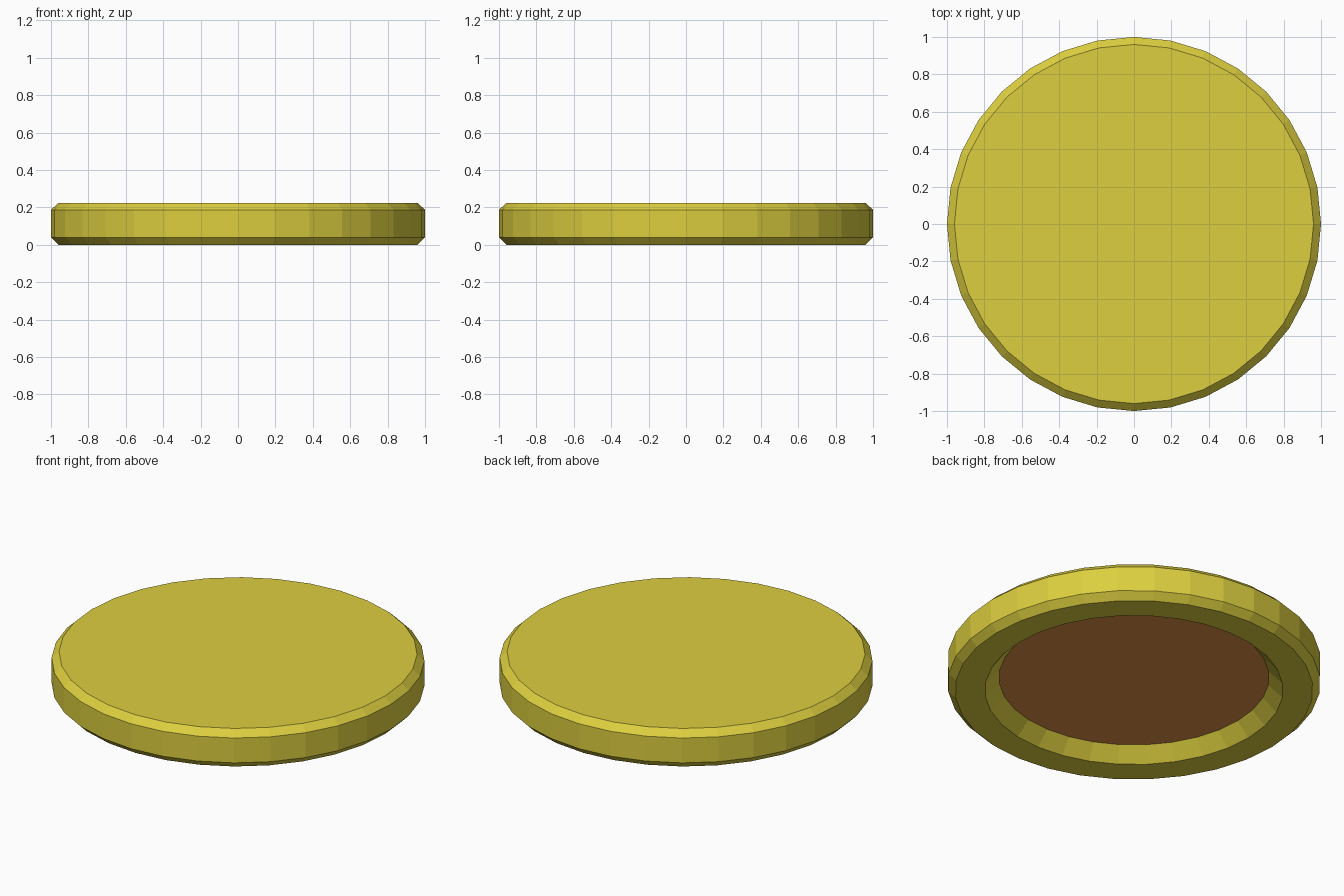
import bpy, bmesh, math

if "Cube" in bpy.data.objects:
    bpy.data.objects.remove(bpy.data.objects["Cube"])

SIDES = 32


def material(name, color):
    m = bpy.data.materials.new(name)
    m.diffuse_color = (*color, 1)
    m.use_nodes = True
    m.node_tree.nodes["Principled BSDF"].inputs["Base Color"].default_value = m.diffuse_color
    return m


def lathe(name, profile, mat, cap_first=False, cap_last=False):
    """Revolve (radius, z) points, ordered bottom-inside -> outside -> top."""
    bm = bmesh.new()
    rings = [[bm.verts.new((r * math.cos(2 * math.pi * i / SIDES),
                            r * math.sin(2 * math.pi * i / SIDES), z))
              for i in range(SIDES)] for r, z in profile]
    for a, b in zip(rings, rings[1:]):
        for i in range(SIDES):
            j = (i + 1) % SIDES
            bm.faces.new((a[i], a[j], b[j], b[i]))
    if cap_first:
        bm.faces.new(rings[0][::-1])
    if cap_last:
        bm.faces.new(rings[-1])
    me = bpy.data.meshes.new(name)
    bm.to_mesh(me)
    bm.free()
    me.materials.append(mat)
    ob = bpy.data.objects.new(name, me)
    bpy.context.collection.objects.link(ob)
    return ob


yellow = material("yellow", (0.72, 0.62, 0.05))
brown = material("brown", (0.74, 0.28, 0.065))

# Chamfered lid shell with a sloped recess underneath
lathe("lid_shell", [(0.725, 0.078), (0.8, 0), (0.96, 0), (1, 0.04),
                    (1, 0.187), (0.96, 0.225)], yellow, cap_last=True)

# Flat liner closing the recess
lathe("liner", [(0.725, 0.078)], brown, cap_first=True)
